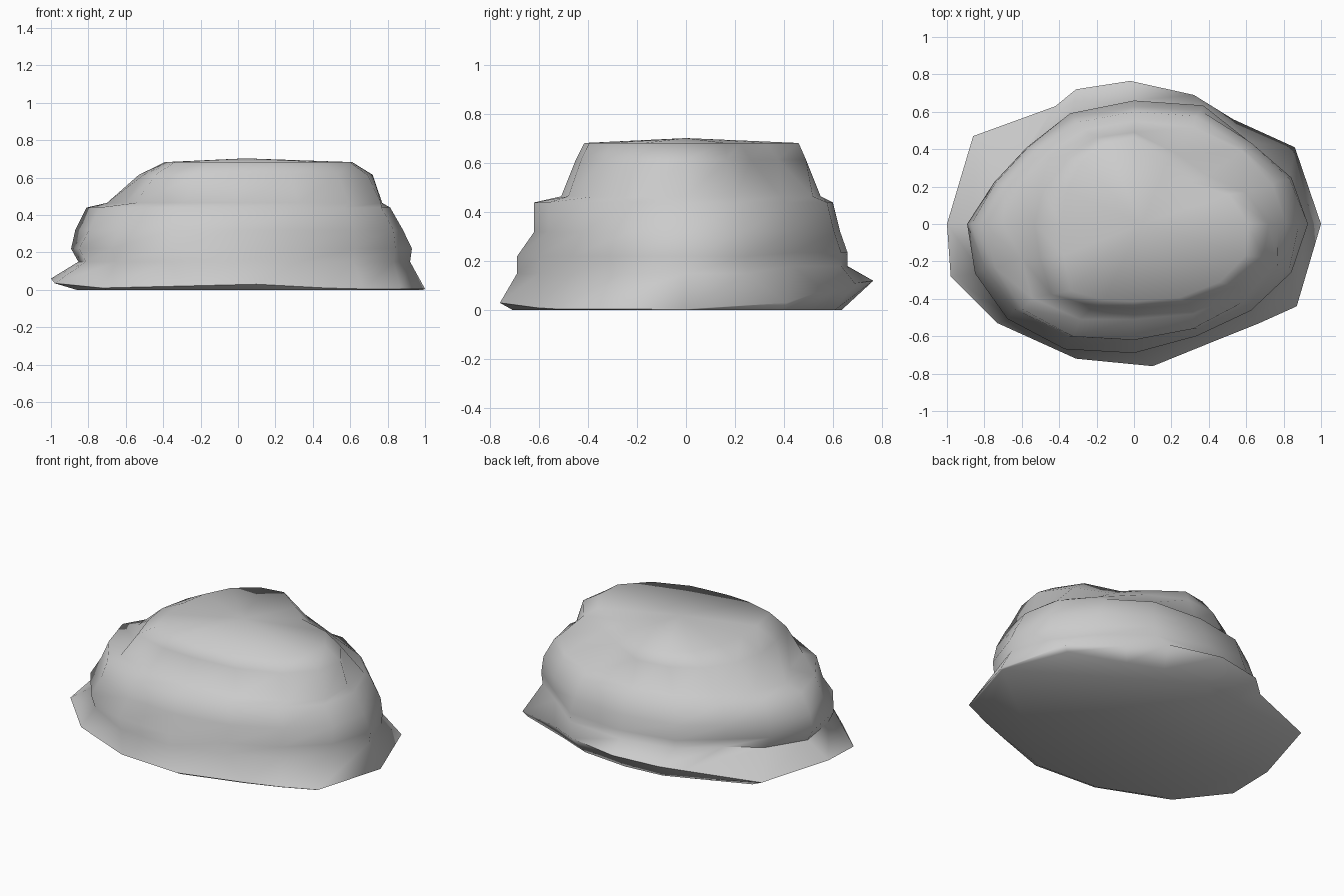
import bpy, bmesh, math

if "Cube" in bpy.data.objects:
    bpy.data.objects.remove(bpy.data.objects["Cube"])

SIDES = 16

# rim outline (x, y, z), counter-clockwise from +x
RIM = [(1, 0, .005), (.86, .41, .03), (.53, .56, .08), (.32, .69, .11),
       (-.02, .765, .12), (-.31, .72, .11), (-.42, .63, .08), (-.86, .47, .06),
       (-1, 0, .06), (-.98, -.28, .035), (-.73, -.53, .01), (-.31, -.72, .02),
       (.1, -.76, .03), (.47, -.61, .01), (.67, -.53, .005), (.87, -.44, .005)]
# how far the foot sits inside the rim
FOOT = [.99, .97, .93, .88, .83, .85, .90, .88, .84, .88, .96, .95, .93, .98, .99, .99]

# sixteen-sided wobble factors for the body, same order
WAIST = [1, .98, .94, 1.04, 1, .97, .88, .88, .97, 1, 1.04, 1.05, 1, .94, .95, .98]
SHOULDER = [.98, 1, .98, 1.04, 1, .98, .92, .92, 1, .99, 1.04, 1.05, 1, .98, .97, 1]
LEDGE = [.94, .98, 1.0, 1.02, 1, .99, .95, .96, 1, .93, 1.10, 1.08, 1, 1.02, 1.02, 1.01]
BROW = [1, .90, .76, .83, 1, 1.02, 1.02, 1, 1, 1.03, 1.18, 1.06, 1, 1.03, 1.05, 1.04]
CROWN = [1, .90, .68, .77, 1, 1.02, 1.02, 1, 1, 1.05, 1.22, 1.06, 1, 1.03, 1.06, 1.06]


def ring(bm, ext, factors, z):
    """One closed loop; ext = reach to +x, +y, -x, -y."""
    verts = []
    for k in range(SIDES):
        t = 2 * math.pi * k / SIDES
        c, s = math.cos(t), math.sin(t)
        rx = ext[0] if c >= 0 else ext[2]
        ry = ext[1] if s >= 0 else ext[3]
        verts.append(bm.verts.new((rx * c * factors[k], ry * s * factors[k], z)))
    return verts


bm = bmesh.new()
foot = [bm.verts.new((x * f, y * f, 0)) for (x, y, z), f in zip(RIM, FOOT)]
rim = [bm.verts.new(p) for p in RIM]
rings = [
    foot, rim,
    ring(bm, (.92, .66, .88, .69), WAIST, .15),        # groove
    ring(bm, (.93, .66, .92, .69), WAIST, .22),        # bulge
    ring(bm, (.90, .63, .87, .62), SHOULDER, .32),
    ring(bm, (.83, .60, .81, .62), SHOULDER, .44),     # shoulder
    ring(bm, (.82, .55, .70, .51), LEDGE, .465),       # ledge
    ring(bm, (.72, .49, .53, .45), BROW, .615),
    ring(bm, (.61, .46, .39, .415), CROWN, .683),      # crown edge
]
# groove rises above the flared rim at the back
for k in (2, 3, 4, 5, 6):
    rings[2][k].co.z = .18
    rings[3][k].co.z = .235

for a, b in zip(rings, rings[1:]):
    for k in range(SIDES):
        n = (k + 1) % SIDES
        bm.faces.new((a[k], a[n], b[n], b[k]))
bm.faces.new(list(reversed(foot)))

# slightly domed top
peak = bm.verts.new((.04, 0, .703))
for k in range(SIDES):
    bm.faces.new((rings[-1][k], rings[-1][(k + 1) % SIDES], peak))

bmesh.ops.recalc_face_normals(bm, faces=bm.faces[:])
mesh = bpy.data.meshes.new("boulder")
bm.to_mesh(mesh)
bm.free()
boulder = bpy.data.objects.new("boulder", mesh)
bpy.context.collection.objects.link(boulder)

# stone colour
stone = bpy.data.materials.new("stone_grey")
stone.diffuse_color = (.6, .6, .6, 1)
stone.use_nodes = True
stone.node_tree.nodes["Principled BSDF"].inputs["Base Color"].default_value = stone.diffuse_color
mesh.materials.append(stone)

# smooth stone with a crisp foot
bpy.context.view_layer.objects.active = boulder
boulder.select_set(True)
bpy.ops.object.shade_smooth_by_angle(angle=math.radians(80))
